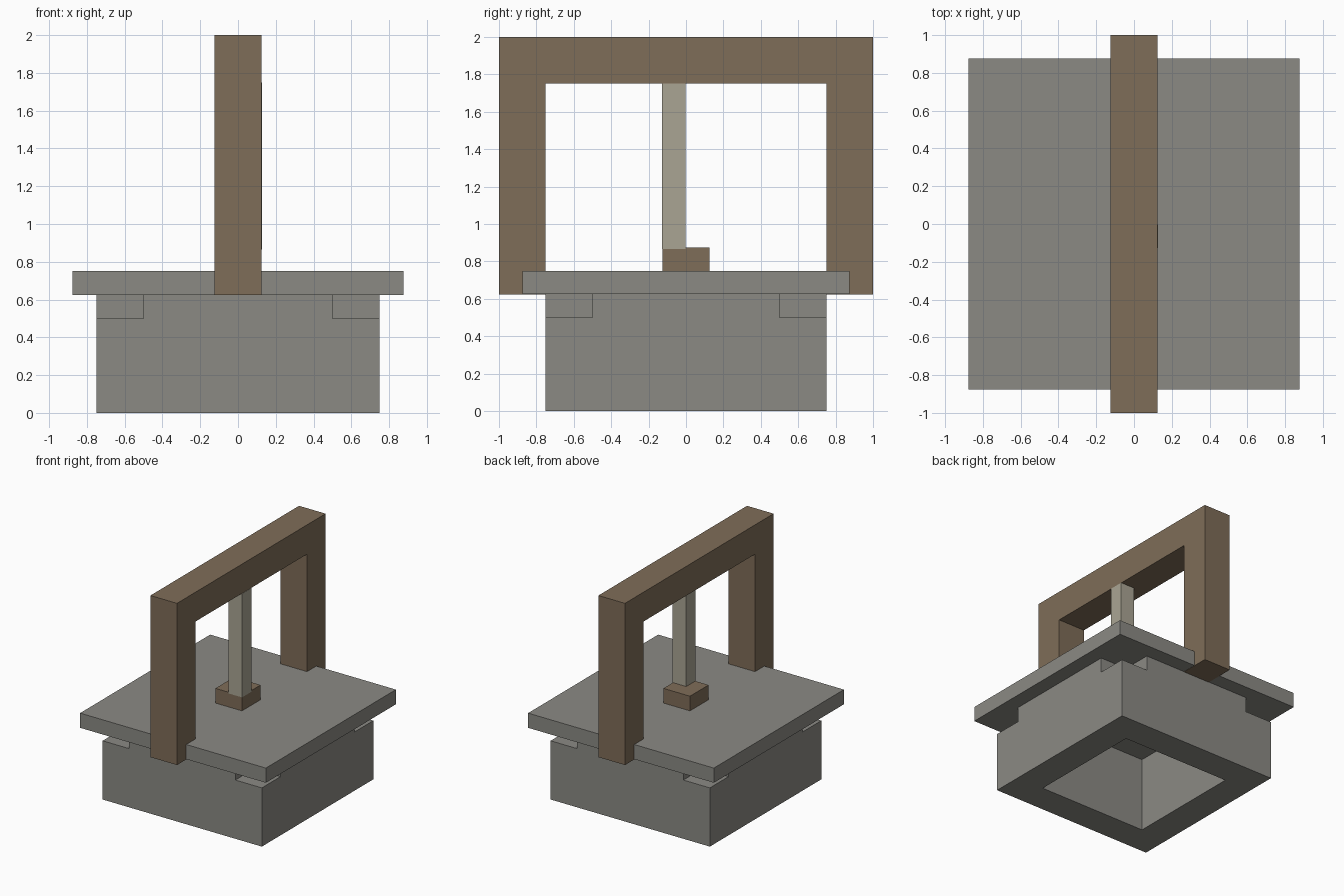
import bpy
import bmesh
from mathutils import Vector

old = bpy.data.objects.get("Cube")
if old:
    bpy.data.objects.remove(old, do_unlink=True)


def material(name, rgb):
    mat = bpy.data.materials.new(name)
    mat.use_nodes = True
    mat.diffuse_color = (*rgb, 1)
    mat.node_tree.nodes["Principled BSDF"].inputs["Base Color"].default_value = (*rgb, 1)
    return mat


def finish(name, bm, mat):
    bmesh.ops.recalc_face_normals(bm, faces=bm.faces[:])
    mesh = bpy.data.meshes.new(name)
    bm.to_mesh(mesh)
    bm.free()
    mesh.materials.append(mat)
    obj = bpy.data.objects.new(name, mesh)
    bpy.context.collection.objects.link(obj)
    return obj


def box(name, low, high, mat):
    low, high = Vector(low), Vector(high)
    bm = bmesh.new()
    bmesh.ops.create_cube(bm, size=1)
    bmesh.ops.scale(bm, vec=high - low, verts=bm.verts[:])
    bmesh.ops.translate(bm, vec=(low + high) / 2, verts=bm.verts[:])
    return finish(name, bm, mat)


def raise_faces(bm, faces, height):
    new = bmesh.ops.extrude_face_region(bm, geom=faces)["geom"]
    verts = [v for v in new if isinstance(v, bmesh.types.BMVert)]
    bmesh.ops.translate(bm, vec=(0, 0, height), verts=verts)


stone = material("grey stone", (0.258, 0.254, 0.231))
wood = material("brown wood", (0.212, 0.153, 0.098))
rope = material("pale rope", (0.402, 0.376, 0.296))

# Hollow square base: a ring of cells, with the wall middles raised above the corners
bm = bmesh.new()
rows = (-0.75, -0.5, 0.5, 0.75)
grid = [[bm.verts.new((x, y, 0)) for y in rows] for x in rows]
for i in range(3):
    for j in range(3):
        if (i, j) != (1, 1):
            bm.faces.new((grid[i][j], grid[i + 1][j], grid[i + 1][j + 1], grid[i][j + 1]))
raise_faces(bm, bm.faces[:], 0.5)
bm.normal_update()
for face in [f for f in bm.faces if all(v.co.z > 0.4 for v in f.verts)]:
    centre = face.calc_center_median()
    if min(abs(centre.x), abs(centre.y)) < 0.1:
        raise_faces(bm, [face], 0.125)
finish("hollow_base", bm, stone)

# Overhanging lid
box("lid_slab", (-0.875, -0.875, 0.625), (0.875, 0.875, 0.75), stone)

# Square arch straddling the lid
foot = 0.623
profile = [(-1, foot), (-0.75, foot), (-0.75, 1.75), (0.75, 1.75),
           (0.75, foot), (1, foot), (1, 2), (-1, 2)]
bm = bmesh.new()
face = bm.faces.new([bm.verts.new((-0.125, y, z)) for y, z in profile])
new = bmesh.ops.extrude_face_region(bm, geom=[face])["geom"]
bmesh.ops.translate(bm, vec=(0.25, 0, 0),
                    verts=[v for v in new if isinstance(v, bmesh.types.BMVert)])
finish("arch", bm, wood)

# Hanging rope and the block it holds
box("lid_block", (-0.125, -0.125, 0.75), (0.125, 0.125, 0.875), wood)
box("rope", (0, -0.127, 0.866), (0.127, -0.003, 1.75), rope)
